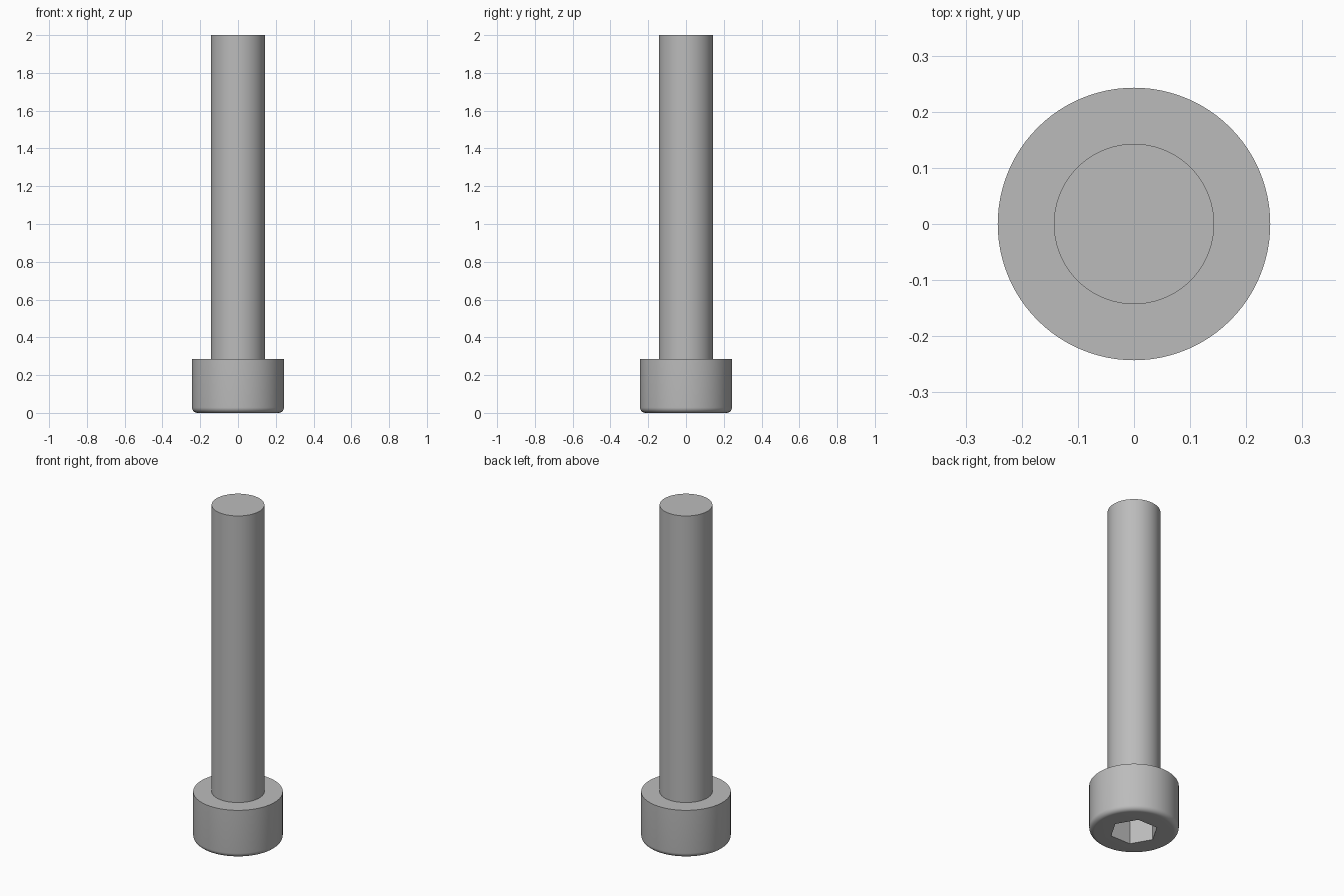
import bpy
import bmesh
from math import sin, cos, pi, radians

if "Cube" in bpy.data.objects:
    bpy.data.objects.remove(bpy.data.objects["Cube"], do_unlink=True)

MM = 2 / 35              # the screw is 35 mm long overall
SEGMENTS = 96
SHANK_R, HEAD_R, HEAD_H = 2.5 * MM, 4.25 * MM, 5 * MM
FILLET, SOCKET_DEPTH = 0.5 * MM, 2.5 * MM
SOCKET_APOTHEM = 2 * MM

steel = bpy.data.materials.new("steel grey")
steel.use_nodes = True
colour = (0.5, 0.5, 0.5, 1)
steel.diffuse_color = colour
steel.node_tree.nodes["Principled BSDF"].inputs["Base Color"].default_value = colour


def circle(radius):
    return lambda a: radius


def hexagon(apothem):
    # Corners lie on the x axis
    return lambda a: apothem / cos(a % (pi / 3) - pi / 6)


def loft(name, rings, cap_start=False, cap_end=False):
    """Join rings of (radius function, height) into a smooth-shaded part."""
    bm = bmesh.new()
    angles = [2 * pi * i / SEGMENTS for i in range(SEGMENTS)]
    loops = [[bm.verts.new((r(a) * cos(a), r(a) * sin(a), z)) for a in angles]
             for r, z in rings]
    for low, high in zip(loops, loops[1:]):
        for i in range(SEGMENTS):
            j = (i + 1) % SEGMENTS
            bm.faces.new((low[i], low[j], high[j], high[i]))
    if cap_start:
        bm.faces.new(loops[0][::-1])
    if cap_end:
        bm.faces.new(loops[-1])
    mesh = bpy.data.meshes.new(name)
    bm.to_mesh(mesh)
    bm.free()
    mesh.materials.append(steel)
    part = bpy.data.objects.new(name, mesh)
    bpy.context.collection.objects.link(part)
    bpy.ops.object.select_all(action="DESELECT")
    part.select_set(True)
    bpy.context.view_layer.objects.active = part
    bpy.ops.object.shade_smooth_by_angle(angle=radians(25))
    return part


# Head: socket floor and walls, underside, rounded rim, side, shoulder
socket = hexagon(SOCKET_APOTHEM)
rim = []
for k in range(9):
    t = k / 8 * pi / 2
    rim.append((circle(HEAD_R - FILLET + FILLET * sin(t)), FILLET * (1 - cos(t))))
head_rings = [(socket, SOCKET_DEPTH), (socket, 0)] + rim
head_rings += [(circle(HEAD_R), HEAD_H), (circle(SHANK_R), HEAD_H)]
head = loft("head", head_rings, cap_start=True)

# Shank: plain rod with a flat end, standing on the shoulder
shank = loft("shank", [(circle(SHANK_R), HEAD_H), (circle(SHANK_R), 2)], cap_end=True)
